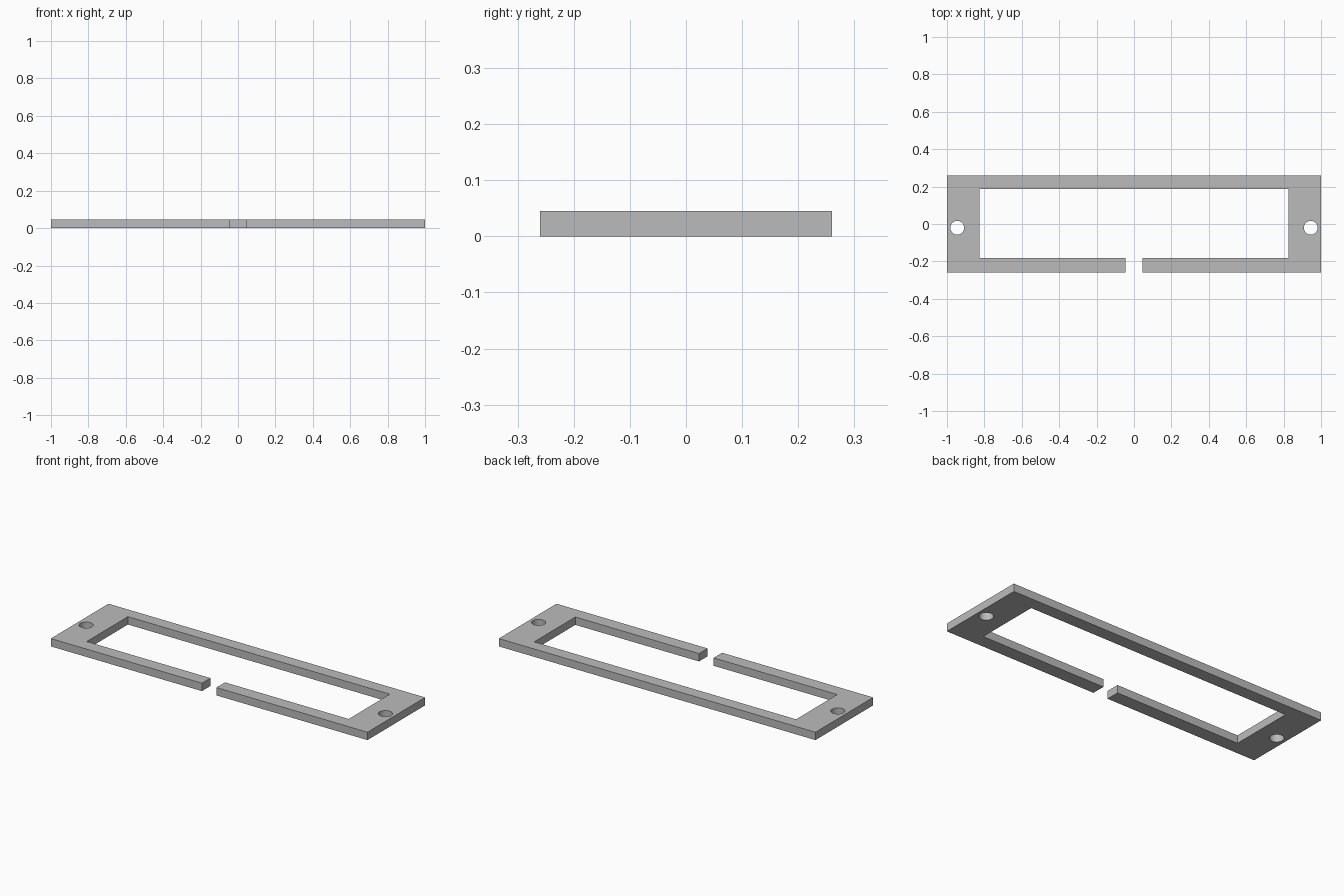
import bpy
import bmesh

if "Cube" in bpy.data.objects:
    bpy.data.objects.remove(bpy.data.objects["Cube"])

HEIGHT = 0.045
GREY = bpy.data.materials.new("grey")
GREY.diffuse_color = (0.5, 0.5, 0.5, 1.0)
GREY.use_nodes = True
GREY.node_tree.nodes["Principled BSDF"].inputs["Base Color"].default_value = GREY.diffuse_color

# Frame outline: a rectangular ring opened by a gap in its front bar
X, Y = 1.0, 0.26
IN_X, IN_BACK, IN_FRONT = 0.827, 0.188, -0.183
GAP = 0.046
right = [(GAP, IN_FRONT), (GAP, -Y), (X, -Y), (X, Y)]
left = [(-x, y) for x, y in reversed(right)]
inner = [(-IN_X, IN_FRONT), (-IN_X, IN_BACK), (IN_X, IN_BACK), (IN_X, IN_FRONT)]

bm = bmesh.new()
base = bm.faces.new([bm.verts.new((x, y, 0)) for x, y in right + left + inner])
top = bmesh.ops.extrude_face_region(bm, geom=[base])["geom"]
bmesh.ops.translate(bm, vec=(0, 0, HEIGHT),
                    verts=[v for v in top if isinstance(v, bmesh.types.BMVert)])
bmesh.ops.recalc_face_normals(bm, faces=bm.faces)
mesh = bpy.data.meshes.new("mounting_frame")
bm.to_mesh(mesh)
bm.free()
mesh.materials.append(GREY)
frame = bpy.data.objects.new("mounting_frame", mesh)
bpy.context.collection.objects.link(frame)

# Screw holes through both end plates
cutters = []
for side, name in ((-1, "left"), (1, "right")):
    bpy.ops.mesh.primitive_cylinder_add(vertices=32, radius=0.037, depth=0.2,
                                        location=(side * 0.945, -0.02, HEIGHT / 2))
    cutter = bpy.context.object
    cutter.name = name + "_screw_hole_cutter"
    cutter.data.materials.append(GREY)
    cutter.hide_render = True
    cut = frame.modifiers.new(name + "_screw_hole", "BOOLEAN")
    cut.operation = "DIFFERENCE"
    cut.solver = "EXACT"
    cut.object = cutter
    cutters.append(cutter)

# Apply the cuts, then smooth only the hole walls
bpy.ops.object.select_all(action="DESELECT")
bpy.context.view_layer.objects.active = frame
frame.select_set(True)
for modifier in list(frame.modifiers):
    bpy.ops.object.modifier_apply(modifier=modifier.name)
for cutter in cutters:
    bpy.data.objects.remove(cutter)
bpy.ops.object.shade_smooth_by_angle()
